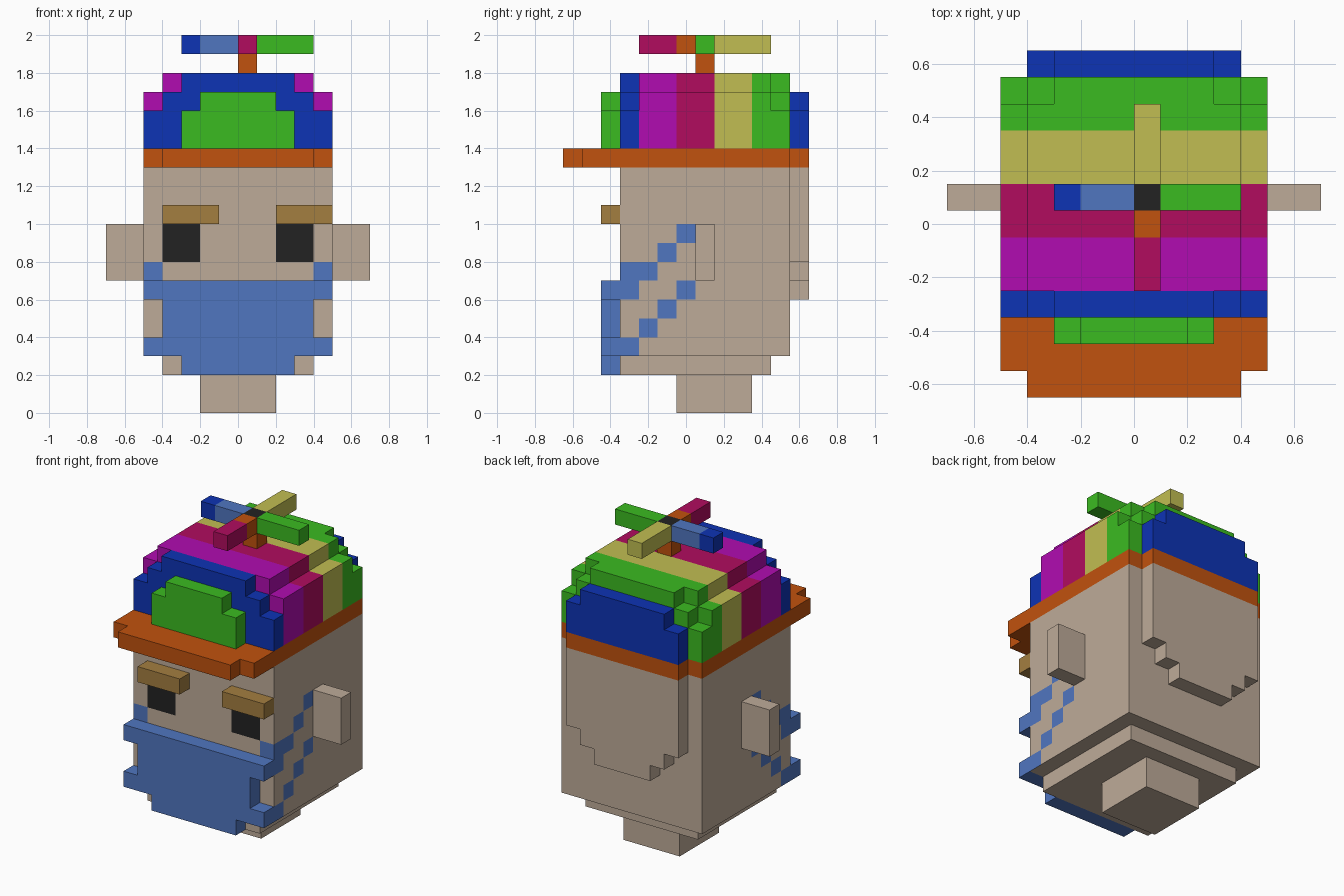
import bpy
import bmesh
from mathutils import Vector

if "Cube" in bpy.data.objects:
    bpy.data.objects.remove(bpy.data.objects["Cube"], do_unlink=True)


def linear(c):
    c /= 255
    return c / 12.92 if c <= 0.04045 else ((c + 0.055) / 1.055) ** 2.4


def material(name, rgb):
    mat = bpy.data.materials.new(name)
    colour = [linear(c) for c in rgb] + [1.0]
    mat.diffuse_color = colour
    mat.use_nodes = True
    bsdf = next(n for n in mat.node_tree.nodes if n.type == 'BSDF_PRINCIPLED')
    bsdf.inputs["Base Color"].default_value = colour
    return mat


SKIN = material("skin", (190, 171, 153))
ORANGE = material("orange", (193, 82, 14))
NAVY = material("deep_blue", (13, 51, 181))
SKY = material("light_blue", (80, 118, 192))
GREEN = material("green", (59, 187, 33))
PURPLE = material("magenta", (177, 12, 177))
CRIMSON = material("crimson", (177, 12, 95))
YELLOW = material("yellow", (193, 190, 82))
BLACK = material("black", (34, 34, 34))
BROWN = material("brow_brown", (164, 126, 64))


def finish(bm, name, *mats):
    bmesh.ops.recalc_face_normals(bm, faces=bm.faces[:])
    mesh = bpy.data.meshes.new(name)
    bm.to_mesh(mesh)
    bm.free()
    for mat in mats:
        mesh.materials.append(mat)
    obj = bpy.data.objects.new(name, mesh)
    bpy.context.collection.objects.link(obj)
    return obj


def box_mesh(x, y, z):
    """Box between (min, max) pairs on each axis."""
    bm = bmesh.new()
    bmesh.ops.create_cube(bm, size=1)
    for v in bm.verts:
        v.co = [r[0] if c < 0 else r[1] for c, r in zip(v.co, (x, y, z))]
    return bm


def box(name, mat, x, y, z):
    return finish(box_mesh(x, y, z), name, mat)


def slab(name, mat, half, start, end, axis='Y'):
    """Extrude a symmetric outline, given by its +x half, along an axis."""
    outline = half + [(-a, b) for a, b in reversed(half)]
    bm = bmesh.new()
    if axis == 'Y':
        verts = [bm.verts.new((a, start, b)) for a, b in outline]
        step = Vector((0, end - start, 0))
    else:
        verts = [bm.verts.new((a, b, start)) for a, b in outline]
        step = Vector((0, 0, end - start))
    face = bm.faces.new(verts)
    top = bmesh.ops.extrude_face_region(bm, geom=[face])["geom"]
    bmesh.ops.translate(bm, vec=step,
                        verts=[g for g in top if isinstance(g, bmesh.types.BMVert)])
    return finish(bm, name, mat)


# Head: a box cut into a 0.1 grid, so eyes and mask straps are painted faces
bm = box_mesh((-0.5, 0.5), (-0.35, 0.55), (0.3, 1.3))
for axis, low, count in ((0, -0.5, 10), (1, -0.35, 9), (2, 0.3, 10)):
    for i in range(1, count):
        co, no = Vector(), Vector()
        co[axis], no[axis] = low + i * 0.1, 1
        bmesh.ops.bisect_plane(bm, geom=bm.verts[:] + bm.edges[:] + bm.faces[:],
                               plane_co=co, plane_no=no)

# Strap cells on each side as (y column from the front, z row from the jaw)
STRAP = {(0, 0), (1, 1), (2, 2), (3, 3),
         (0, 3), (0, 4), (1, 4), (2, 5), (3, 6)}
for f in bm.faces:
    c = f.calc_center_median()
    col, row = int((c.y + 0.35) / 0.1), int((c.z - 0.3) / 0.1)
    if abs(c.x) > 0.499 and (col, row) in STRAP:
        f.material_index = 1
    elif c.y < -0.349:
        if 0.8 < c.z < 1.0 and 0.2 < abs(c.x) < 0.4:
            f.material_index = 2
        elif 0.7 < c.z < 0.8 and abs(c.x) > 0.4:
            f.material_index = 1
finish(bm, "head", SKIN, SKY, BLACK)

# Jaw, neck and ears
box("jaw", SKIN, (-0.4, 0.4), (-0.35, 0.45), (0.2, 0.3))
box("neck", SKIN, (-0.2, 0.2), (-0.05, 0.35), (0, 0.2))
box("left_ear", SKIN, (0.5, 0.7), (0.05, 0.15), (0.7, 1.0))
box("right_ear", SKIN, (-0.7, -0.5), (0.05, 0.15), (0.7, 1.0))

# Stepped bulge on the back of the head
slab("back_of_head", SKIN,
     [(0.2, 0.6), (0.2, 0.7), (0.3, 0.7), (0.3, 0.8), (0.4, 0.8), (0.4, 1.3)],
     0.55, 0.65)

# Eyebrows
box("left_eyebrow", BROWN, (0.2, 0.5), (-0.45, -0.35), (1.0, 1.1))
box("right_eyebrow", BROWN, (-0.4, -0.1), (-0.45, -0.35), (1.0, 1.1))

# Face mask with strap tabs at its corners
slab("face_mask", SKY,
     [(0.3, 0.2), (0.3, 0.3), (0.5, 0.3), (0.5, 0.4), (0.4, 0.4),
      (0.4, 0.6), (0.5, 0.6), (0.5, 0.7)], -0.45, -0.35)

# Cap brim
slab("cap_brim", ORANGE,
     [(0.4, -0.65), (0.4, -0.55), (0.5, -0.55), (0.5, 0.55),
      (0.4, 0.55), (0.4, 0.65)], 1.3, 1.4, 'Z')

# Cap dome: stepped cross-sections, one slice per stripe
WIDE = [(0.5, 1.4), (0.5, 1.7), (0.4, 1.7), (0.4, 1.8)]
END = [(0.5, 1.4), (0.5, 1.6), (0.4, 1.6), (0.4, 1.7), (0.3, 1.7), (0.3, 1.8)]
FRONT = [(0.3, 1.4), (0.3, 1.6), (0.2, 1.6), (0.2, 1.7)]
BACK = [(0.4, 1.4), (0.4, 1.6), (0.3, 1.6), (0.3, 1.7)]
for name, mat, half, y0, y1 in (
        ("cap_front_panel", GREEN, FRONT, -0.45, -0.35),
        ("cap_front_stripe", NAVY, END, -0.35, -0.25),
        ("cap_magenta_stripe", PURPLE, WIDE, -0.25, -0.05),
        ("cap_crimson_stripe", CRIMSON, WIDE, -0.05, 0.15),
        ("cap_yellow_stripe", YELLOW, WIDE, 0.15, 0.35),
        ("cap_green_stripe", GREEN, WIDE, 0.35, 0.45),
        ("cap_green_end", GREEN, END, 0.45, 0.55),
        ("cap_back_panel", NAVY, BACK, 0.55, 0.65)):
    slab(name, mat, half, y0, y1)

# Propeller on its stem
MID_X, MID_Y, LEVEL = (0, 0.1), (0.05, 0.15), (1.9, 2.0)
box("propeller_stem", ORANGE, MID_X, MID_Y, (1.8, 1.9))
box("propeller_hub", BLACK, MID_X, MID_Y, LEVEL)
box("left_blade", GREEN, (0.1, 0.4), MID_Y, LEVEL)
box("right_blade", SKY, (-0.2, 0), MID_Y, LEVEL)
box("right_blade_tip", NAVY, (-0.3, -0.2), MID_Y, LEVEL)
box("back_blade", YELLOW, MID_X, (0.15, 0.45), LEVEL)
box("front_blade_root", ORANGE, MID_X, (-0.05, 0.05), LEVEL)
box("front_blade", CRIMSON, MID_X, (-0.25, -0.05), LEVEL)
